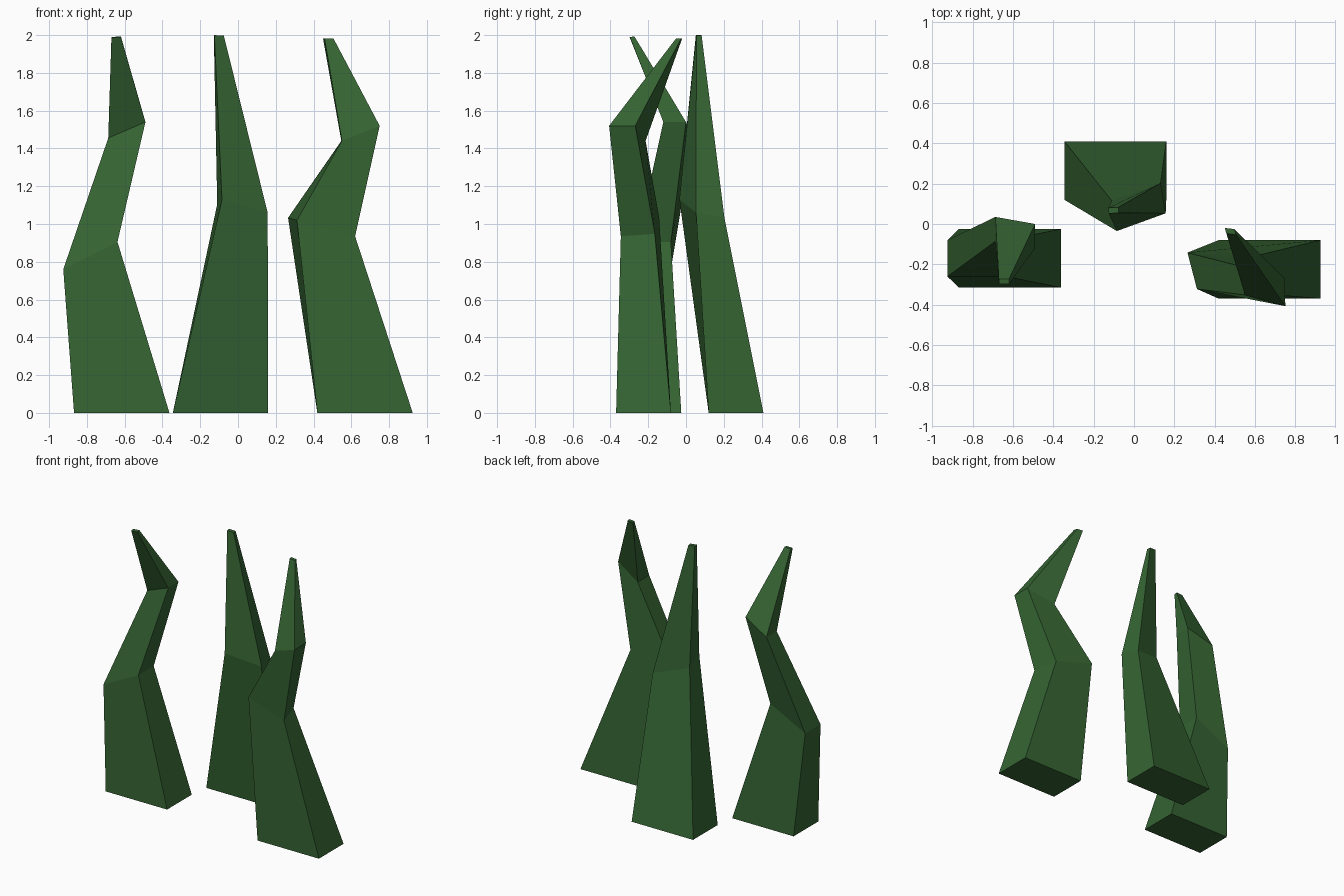
import bpy
import bmesh
from mathutils import Vector

if "Cube" in bpy.data.objects:
    bpy.data.objects.remove(bpy.data.objects["Cube"])

green = bpy.data.materials.new("grass_green")
green.diffuse_color = (0.035, 0.125, 0.032, 1)
green.use_nodes = True
green.node_tree.nodes["Principled BSDF"].inputs["Base Color"].default_value = green.diffuse_color

BASE_W, BASE_D = 0.505, 0.29


def blade(name, base_corner, sections):
    """Loft a bent four-sided blade; each section = front-left corner, width vector, depth vector."""
    base = ((*base_corner, 0), (BASE_W, 0, 0), (0, BASE_D, 0))
    bm = bmesh.new()
    rings = []
    for corner, width, depth in [base] + sections:
        c, w, d = Vector(corner), Vector(width), Vector(depth)
        rings.append([bm.verts.new(p) for p in (c, c + w, c + w + d, c + d)])
    for low, high in zip(rings, rings[1:]):
        for i in range(4):
            j = (i + 1) % 4
            bm.faces.new((low[i], low[j], high[j], high[i]))
    bm.faces.new(rings[0][::-1])
    bm.faces.new(rings[-1])
    bmesh.ops.recalc_face_normals(bm, faces=bm.faces)
    mesh = bpy.data.meshes.new(name)
    bm.to_mesh(mesh)
    bm.free()
    mesh.materials.append(green)
    bpy.context.collection.objects.link(bpy.data.objects.new(name, mesh))


# Left blade: two bends, tip leaning forward
blade("left_blade", (-0.868, -0.315), [
    ((-0.925, -0.26, 0.76), (0.287, 0, 0.145), (0, 0.18, 0)),
    ((-0.687, -0.085, 1.455), (0.197, -0.035, 0.085), (0, 0.12, 0)),
    ((-0.67, -0.298, 1.987), (0.05, 0, 0.003), (0, 0.025, 0.003)),
])

# Middle blade: one bend, twisted slightly
blade("middle_blade", (-0.345, 0.12), [
    ((-0.085, -0.035, 1.13), (0.242, 0.088, -0.07), (-0.025, 0.15, -0.025)),
    ((-0.125, 0.052, 2.0), (0.05, 0.003, -0.003), (-0.003, 0.028, 0)),
])

# Right blade: two bends, tip leaning back
blade("right_blade", (0.42, -0.37), [
    ((0.312, -0.322, 1.02), (0.308, -0.023, -0.085), (-0.047, 0.18, 0.013)),
    ((0.55, -0.352, 1.44), (0.2, -0.055, 0.08), (-0.003, 0.138, 0)),
    ((0.458, -0.047, 1.983), (0.047, -0.005, 0), (-0.008, 0.027, 0)),
])
